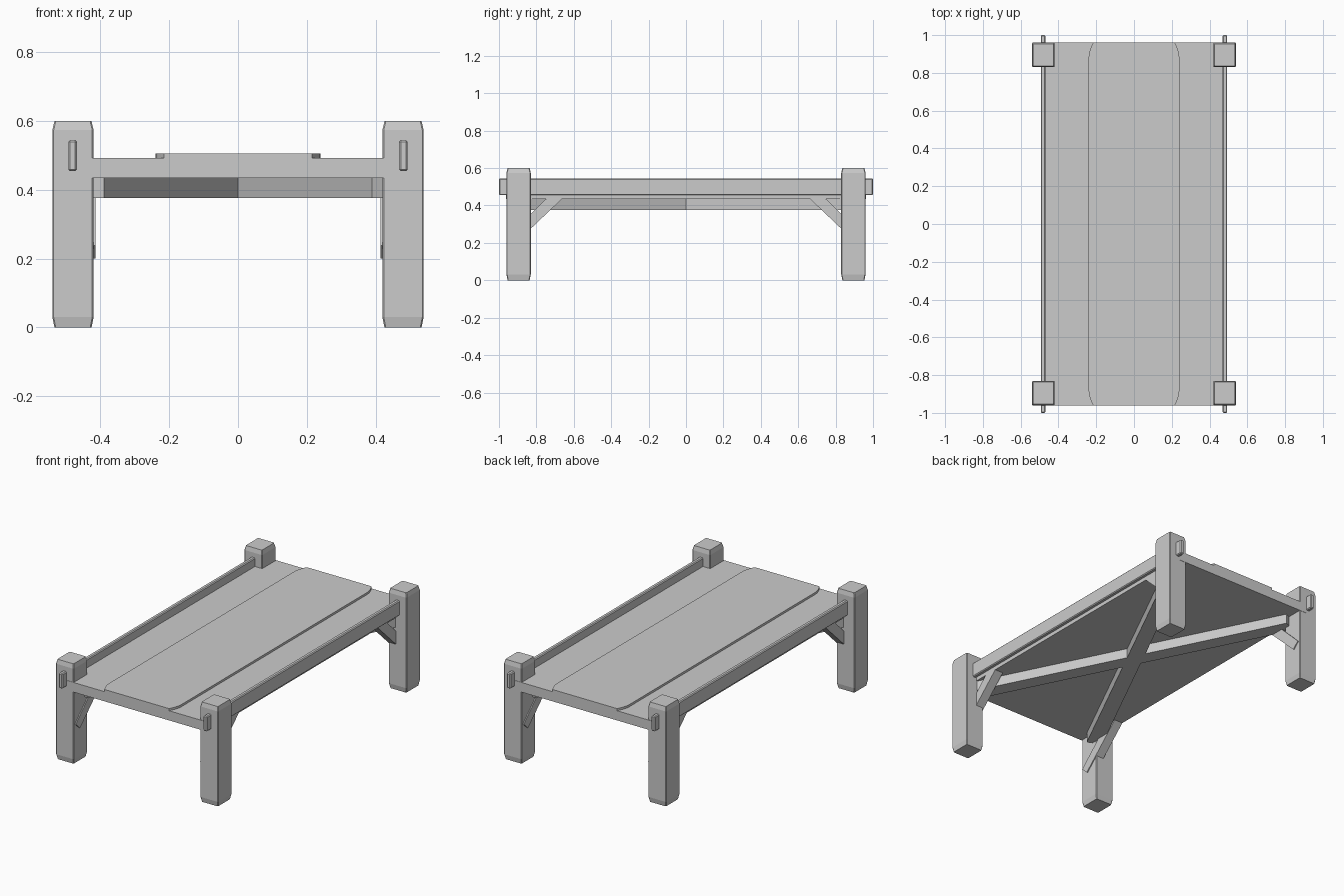
import bpy, bmesh
from math import atan2, radians, sin, pi
from mathutils import Matrix, Vector

if "Cube" in bpy.data.objects:
    bpy.data.objects.remove(bpy.data.objects["Cube"])


def finish(name, bm):
    bmesh.ops.recalc_face_normals(bm, faces=bm.faces)
    mesh = bpy.data.meshes.new(name)
    bm.to_mesh(mesh)
    bm.free()
    obj = bpy.data.objects.new(name, mesh)
    bpy.context.collection.objects.link(obj)
    return obj


def box(name, centre, size, rot=None, bevel=0.0):
    bm = bmesh.new()
    bmesh.ops.create_cube(bm, size=1, matrix=Matrix.Diagonal((*size, 1)))
    if bevel:
        bmesh.ops.bevel(bm, geom=bm.edges[:], offset=bevel, segments=1, affect='EDGES')
    bm.transform(Matrix.Translation(centre) @ (rot or Matrix()))
    return finish(name, bm)


def loft(name, rings):
    bm = bmesh.new()
    loops = [[bm.verts.new(p) for p in ring] for ring in rings]
    bm.faces.new(loops[0])
    bm.faces.new(loops[-1])
    for a, b in zip(loops, loops[1:]):
        for i in range(len(a)):
            j = (i + 1) % len(a)
            bm.faces.new((a[i], a[j], b[j], b[i]))
    return finish(name, bm)


def leg_ring(cx, cy, z, inset):
    # square section with narrow chamfered corners
    hx, hy, c = 0.06 - inset, 0.065 - inset, 0.004
    pts = [(hx, hy - c), (hx - c, hy), (c - hx, hy), (-hx, hy - c),
           (-hx, c - hy), (c - hx, -hy), (hx - c, -hy), (hx, c - hy)]
    return [(cx + x, cy + y, z) for x, y in pts]


# Posts and knee braces at each corner
for sx, xn in ((-1, "left"), (1, "right")):
    for sy, yn in ((-1, "front"), (1, "back")):
        loft(f"{yn}_{xn}_leg", [leg_ring(sx * 0.48, sy * 0.895, z, i) for z, i in
                                ((0, 0.006), (0.03, 0), (0.574, 0), (0.6, 0.006))])
        # knee brace profile in y-z, running across the leg and up to the top
        profile = [(0.91, 0.2), (0.95, 0.238), (0.745, 0.438), (0.66, 0.438)]
        loft(f"{yn}_{xn}_knee_brace",
             [[(sx * x, sy * y, z) for y, z in profile] for x in (0.414, 0.47)])
    # Side rail passing through both posts
    box(f"{xn}_rail", (sx * 0.481, 0, 0.5), (0.025, 2.0, 0.09), bevel=0.005)

# Top board
box("top_board", (0, 0, 0.464), (0.94, 1.924, 0.058))

# Raised centre panel with edges curving in at both ends
side = [(0.215 + 0.025 * sin(t * pi / 8), 0.962 - 0.08 * t / 4) for t in range(5)]
side += [(x, -y) for x, y in reversed(side)]
outline = side + [(-x, -y) for x, y in side]
loft("centre_panel", [[(x, y, z) for x, y in outline] for z in (0.49, 0.506)])

# Crossed braces under the top
for s, name in ((1, "cross_brace_a"), (-1, "cross_brace_b")):
    d = Vector((s * 0.43, 0.86, 0))
    box(name, (0, 0, 0.406), (2 * d.length, 0.09, 0.06),
        Matrix.Rotation(atan2(d.y, d.x), 4, 'Z'))
